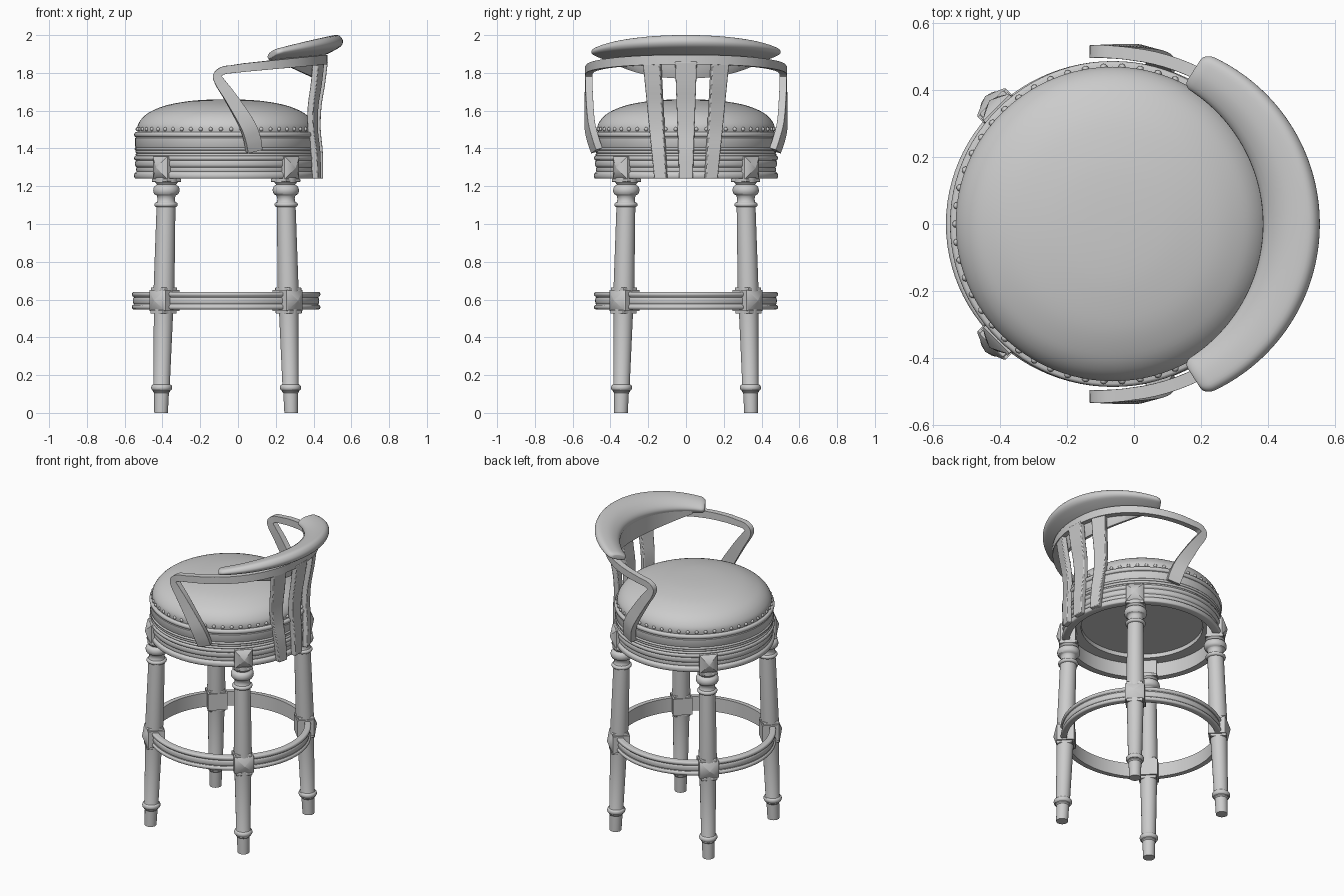
import bpy, bmesh, math
from math import sin, cos, pi, radians
from mathutils import Vector, Matrix

if "Cube" in bpy.data.objects:
    bpy.data.objects.remove(bpy.data.objects["Cube"])

CX = -0.063          # axis of the round seat and foot ring


def skin(name, rings, loop=False, bevel=0):
    """Skin cyclic rings of points into a solid; loop joins last ring to first."""
    bm = bmesh.new()
    vs = [[bm.verts.new(p) for p in r] for r in rings]
    n = len(rings[0])
    for i in range(len(vs) if loop else len(vs) - 1):
        a, b = vs[i], vs[(i + 1) % len(vs)]
        for j in range(n):
            k = (j + 1) % n
            bm.faces.new((a[j], a[k], b[k], b[j]))
    if not loop:
        bm.faces.new(vs[0])
        bm.faces.new(vs[-1])
    bmesh.ops.recalc_face_normals(bm, faces=bm.faces)
    me = bpy.data.meshes.new(name)
    bm.to_mesh(me)
    bm.free()
    ob = bpy.data.objects.new(name, me)
    bpy.context.collection.objects.link(ob)
    if bevel:
        m = ob.modifiers.new("bevel", 'BEVEL')
        m.width, m.segments, m.limit_method = bevel, 2, 'ANGLE'
        m.angle_limit = radians(50)
    return ob


def bead(r, z0, z1, bulge, n=6):
    """Half-round moulding points for a turned profile."""
    return [(r + bulge * sin(pi * i / n), z0 + (z1 - z0) * (1 - cos(pi * i / n)) / 2) for i in range(n + 1)]


def turned(name, prof, n=32, off=lambda z: 0):
    return skin(name, [[(off(z) + r * cos(2 * pi * i / n), r * sin(2 * pi * i / n), z)
                        for i in range(n)] for r, z in prof])


def hoop(name, prof, n=96, sx=1):
    ob = skin(name, [[(sx * r * cos(2 * pi * i / n), r * sin(2 * pi * i / n), z) for r, z in prof]
                     for i in range(n)], loop=True)
    ob.location.x = CX
    return ob


def spline(pts, n=6):
    """Catmull-Rom through tuples of any length."""
    out = []
    for i in range(len(pts) - 1):
        a, b, c, d = pts[max(i - 1, 0)], pts[i], pts[i + 1], pts[min(i + 2, len(pts) - 1)]
        for s in range(n):
            t = s / n
            out.append(tuple(.5 * (2 * q + (r - p) * t + (2 * p - 5 * q + 4 * r - s_) * t * t
                                   + (3 * q - p - 3 * r + s_) * t ** 3) for p, q, r, s_ in zip(a, b, c, d)))
    return out + [tuple(pts[-1])]


# Apron and seat frame with mouldings
hoop("apron", [(.44, 1.24)] + bead(.48, 1.24, 1.272, .007) + bead(.474, 1.278, 1.30, .002)
     + bead(.478, 1.305, 1.335, .004) + bead(.48, 1.338, 1.36, .007) + [(.37, 1.362), (.37, 1.335), (.44, 1.335)])
hoop("swivel_rings", bead(.472, 1.358, 1.374, .008) + bead(.472, 1.374, 1.392, .008) + [(.38, 1.392), (.38, 1.358)])
turned("seat_base", [(.41, 1.365), (.41, 1.45)], 64).location.x = CX
hoop("seat_frame", [(.40, 1.39)] + bead(.478, 1.39, 1.405, .006) + [(.481, 1.41), (.481, 1.455)]
     + bead(.477, 1.46, 1.487, .01) + [(.40, 1.487)])

# Cushion and upholstery nails
cush = spline([(.466, 1.47), (.47, 1.505), (.462, 1.535), (.435, 1.57), (.39, 1.60), (.31, 1.63),
               (.2, 1.65), (.1, 1.658), (.002, 1.66)], 4)
turned("seat_cushion", cush, 96).location.x = CX
bm = bmesh.new()
for i in range(54):
    a = 2 * pi * i / 54
    bmesh.ops.create_uvsphere(bm, u_segments=10, v_segments=6, radius=.011,
                              matrix=Matrix.Translation((CX + .469 * cos(a), .469 * sin(a), 1.502)))
me = bpy.data.meshes.new("nail_heads")
bm.to_mesh(me)
bm.free()
bpy.context.collection.objects.link(bpy.data.objects.new("nail_heads", me))

# Foot ring
hoop("foot_ring", [(.45, .548)] + bead(.478, .548, .572, .009) + bead(.476, .576, .612, .005)
     + bead(.478, .616, .64, .009) + [(.45, .64)], sx=1.025)


# Legs: built along +x, then copied to the four diagonals
def splay(z):
    return .487 - .042 * z / 1.24


def square(x, z, h, k=1):
    return [(x - h, -h, z), (x + h, -h, z), (x + h, h, z), (x - h, h, z)]


def stud(name, r0, r1, tip, h, z0, z1):
    zc, zh = (z0 + z1) / 2, (z1 - z0) / 2
    return skin(name, [[(r, sx * h * s, zc + sz * zh * s) for sx, sz in ((-1, -1), (1, -1), (1, 1), (-1, 1))]
                       for r, s in ((r0, 1), (r1, 1), (r1 + .006, .9), (tip, .02))])


def plate(name, z0, z1, h):
    return skin(name, [square(splay(z0), z0, h), square(splay(z0), z1, h)], bevel=.004)


leg = ([(.036, 0), (.039, .105), (.045, .112)] + bead(.045, .118, .15, .011) + [(.043, .155), (.051, .52), (.055, .67),
       (.050, 1.085)] + bead(.05, 1.09, 1.115, .012) + [(.047, 1.122), (.046, 1.135), (.05, 1.15)]
       + bead(.053, 1.153, 1.205, .017) + [(.05, 1.208), (.06, 1.22), (.06, 1.245)])
parts = [turned("leg", leg, 32, splay),
         stud("leg_block", .408, .512, .54, .06, .54, .65),
         plate("leg_block_base", .525, .545, .05), plate("leg_block_cap", .645, .665, .05),
         stud("apron_block", .40, .492, .522, .055, 1.238, 1.358),
         plate("leg_top_plate", 1.222, 1.24, .056)]
for ob in parts:
    for k in range(4):
        o = ob if k == 0 else ob.copy()
        if k:
            bpy.context.collection.objects.link(o)
        o.location.x = CX
        o.rotation_euler.z = pi / 4 + k * pi / 2

# Arm rail: one ribbon from post, round the back, to the other post
half = spline([(.085, .472, 1.388, .082), (.075, .493, 1.45, .085), (.045, .51, 1.53, .08), (-.04, .515, 1.67, .065),
               (-.092, .515, 1.745, .055), (-.11, .515, 1.785, .044), (-.08, .515, 1.812, .042),
               (-.03, .511, 1.82, .042)], 6)
for i in range(1, 25):
    a = radians(80 - 80 * i / 24)
    x = -.12 + .575 * cos(a) ** (2 / 2.2)
    half.append((x, .515 * abs(sin(a)) ** (2 / 2.2), 1.825 + .1 * x, .043 + .008 * cos(a)))
path = half + [(x, -y, z, w) for x, y, z, w in half[-2::-1]]
rings = []
for i, (x, y, z, w) in enumerate(path):
    p, q = path[max(i - 1, 0)], path[min(i + 1, len(path) - 1)]
    t = (Vector(q[:3]) - Vector(p[:3])).normalized()
    out = Vector((max(x + .12, 0) * .8, y, 0))
    out = (out - t * out.dot(t)).normalized() * .019
    up = t.cross(out).normalized() * w / 2
    c = Vector((x, y, z))
    rings.append([c + out + up, c - out + up, c - out - up, c + out - up])
skin("arm_rail", rings, bevel=.006)

# Three back slats, wider and leaning outward at the top
for name, y0, y1, w0, w1 in (("left_slat", .133, .18, .033, .048), ("centre_slat", 0, 0, .036, .058),
                             ("right_slat", -.133, -.18, .033, .048)):
    rings = []
    for r, z in spline([(.497, 1.24), (.495, 1.38), (.484, 1.5), (.488, 1.62), (.507, 1.74), (.522, 1.86)], 5):
        f = (z - 1.24) / .62
        y, w = y0 + (y1 - y0) * f, w0 + (w1 - w0) * f
        a = math.asin(y / r)
        c = Vector((CX + r * cos(a), y, z))
        n, s = Vector((cos(a), sin(a), 0)) * .017, Vector((-sin(a), cos(a), 0)) * w
        rings.append([c + n + s, c - n + s, c - n - s, c + n - s])
    skin(name, rings, bevel=.005)


# Crest: a roll lying between an inner and an outer arc
def across(t, u):
    a, b = radians(60 * t), radians(68 * t)
    return Vector((-.09 + .475 * cos(a), .475 * sin(a), 0)).lerp(Vector((.005 + .55 * cos(b), .55 * sin(b), 0)), u)


roll = spline([(.1, 1.875), (0, 1.91), (.08, 1.945), (.35, 1.98), (.65, 1.997), (.88, 1.998), (1, 1.972), (.96, 1.945),
               (.8, 1.925), (.45, 1.895), (.1, 1.875)], 3)[:-1]
rings = []
for i in range(-40, 41):
    t = sin(i / 40 * pi / 2)
    e = max(0, (abs(t) - .95) / .05)
    f = .6 + .4 * math.sqrt(max(0, 1 - e * e))
    ring = []
    for u, z in roll:
        p = across(t, .5 + (u - .5) * f)
        zz = (2 - z) * (1 - .52 * t * t)
        mid = .06 * (1 - .52 * t * t)
        p.z = 2 - .075 * t * t - (mid + (zz - mid) * f)
        ring.append(p)
    rings.append(ring)
skin("crest_rail", rings)

# Curved pad hanging below the crest inside the rail
rings = []
for i in range(-24, 25):
    s = i / 24
    t = .85 * s
    ring = []
    for u, z in ((.03, 1.93 - .05 * t * t), (.06, 1.775 + .085 * s * s),
                 (.2, 1.77 + .085 * s * s), (.36, 1.84 + .015 * s * s), (.36, 1.92 - .04 * t * t)):
        p = across(t, u)
        p.z = z
        ring.append(p)
    rings.append(ring)
skin("back_pad", rings)

# Smooth shading with crisp edges
for ob in bpy.context.collection.objects:
    ob.select_set(True)
    bpy.context.view_layer.objects.active = ob
bpy.ops.object.shade_smooth_by_angle(angle=radians(35))
